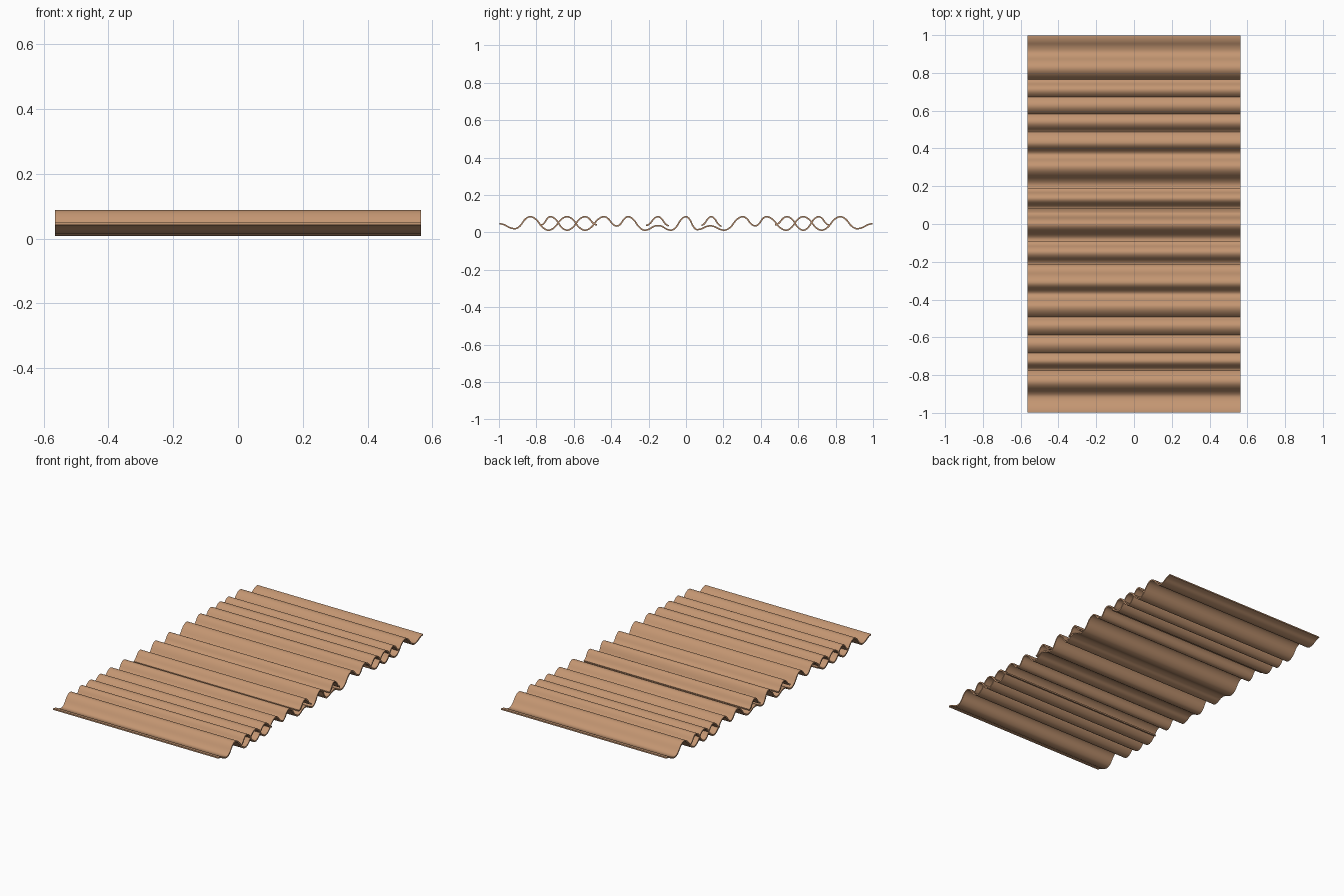
import bpy, math

if "Cube" in bpy.data.objects:
    bpy.data.objects.remove(bpy.data.objects["Cube"])

HALF_WIDTH = 0.565
THICK = 0.008

mat = bpy.data.materials.new("tan_clay")
mat.diffuse_color = (0.55, 0.305, 0.168, 1)
mat.use_nodes = True
mat.node_tree.nodes["Principled BSDF"].inputs["Base Color"].default_value = mat.diffuse_color


def wave(points, steps=12):
    """Rounded half-waves through a list of crests and troughs (y, z)."""
    out = [points[0]]
    for (y0, z0), (y1, z1) in zip(points, points[1:]):
        for i in range(1, steps + 1):
            t = i / steps
            c = math.cos(math.pi * t)
            c = math.copysign(abs(c) ** 0.85, c)
            out.append((y0 + (y1 - y0) * t, (z0 + z1) / 2 + (z0 - z1) / 2 * c))
    return out


def sheet(name, points):
    """Corrugated sheet: the profile swept along x and given thickness."""
    prof = wave(points)
    n = len(prof)
    verts = [(x, y, z) for x in (-HALF_WIDTH, HALF_WIDTH) for y, z in prof]
    faces = [(i, n + i, n + i + 1, i + 1) for i in range(n - 1)]
    me = bpy.data.meshes.new(name)
    me.from_pydata(verts, [], faces)
    me.materials.append(mat)
    ob = bpy.data.objects.new(name, me)
    bpy.context.collection.objects.link(ob)
    mod = ob.modifiers.new("thickness", "SOLIDIFY")
    mod.thickness = THICK
    mod.offset = 0
    bpy.ops.object.select_all(action='DESELECT')
    ob.select_set(True)
    bpy.context.view_layer.objects.active = ob
    bpy.ops.object.modifier_apply(modifier=mod.name)
    bpy.ops.object.shade_smooth_by_angle(angle=math.radians(40))
    return ob


TOP, LOW = 0.084, 0.012

# main sheet running the full length
sheet("main_corrugated_sheet", [
    (-0.998, 0.046), (-0.915, 0.02), (-0.833, TOP), (-0.735, LOW), (-0.636, TOP),
    (-0.54, LOW), (-0.438, TOP), (-0.37, 0.034), (-0.31, TOP), (-0.22, LOW),
    (-0.15, 0.037), (-0.08, LOW), (0, TOP), (0.06, 0.015), (0.13, 0.035),
    (0.205, LOW), (0.303, TOP), (0.37, 0.035), (0.43, TOP), (0.535, LOW),
    (0.627, TOP), (0.725, LOW), (0.825, TOP), (0.915, 0.02), (0.998, 0.046)])

# overlapping sheets in opposite phase
sheet("front_overlap_sheet", [
    (-0.775, 0.04), (-0.725, TOP), (-0.636, LOW), (-0.54, TOP), (-0.475, 0.04)])
sheet("back_overlap_sheet", [
    (0.475, 0.04), (0.54, TOP), (0.627, LOW), (0.71, TOP), (0.765, 0.04)])

# single cover ridges either side of the middle
sheet("front_cover_ridge", [(-0.213, 0.038), (-0.15, TOP), (-0.092, 0.036)])
sheet("back_cover_ridge", [(0.082, 0.038), (0.135, TOP), (0.19, 0.034)])
